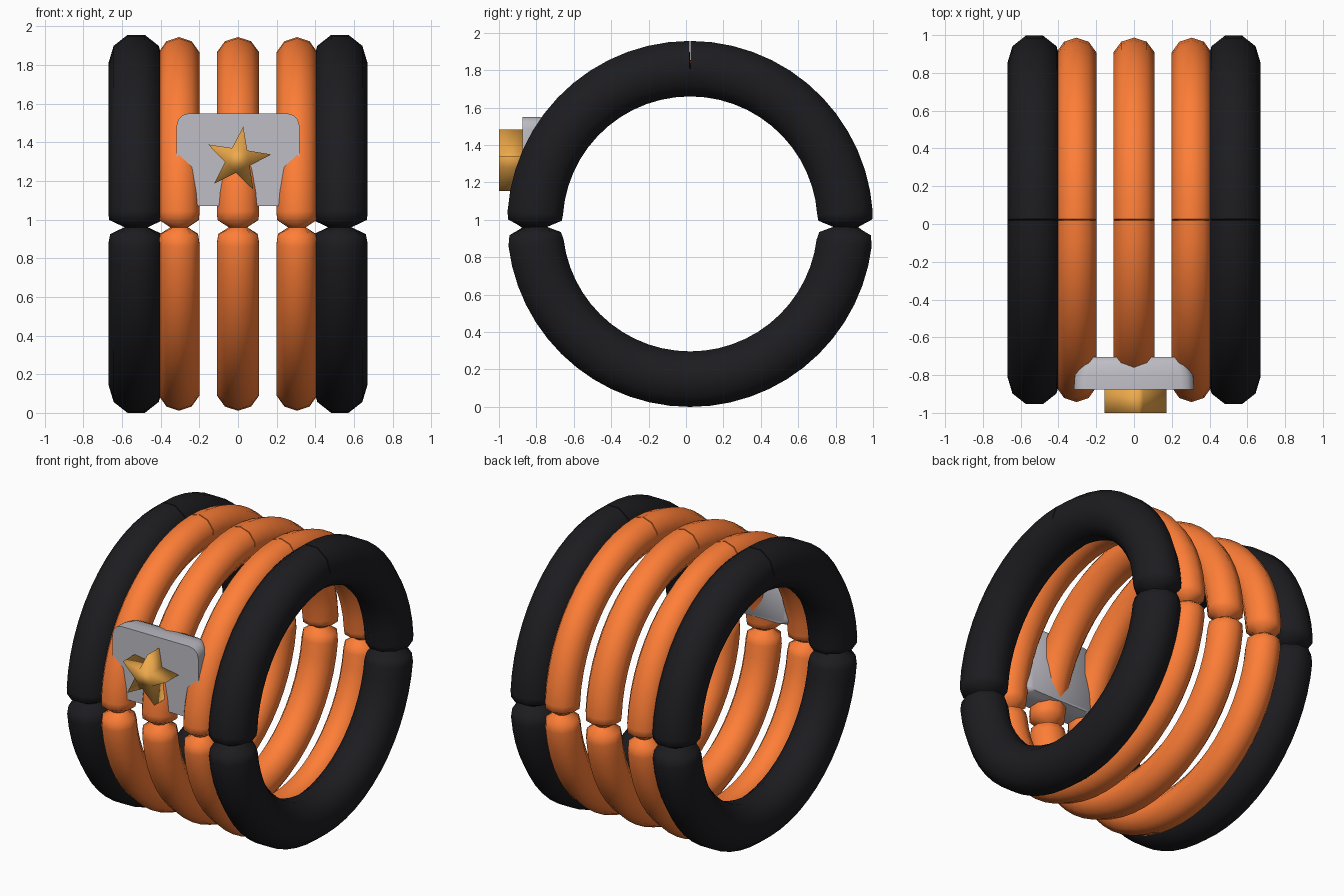
import bpy, bmesh
from math import sin, cos, radians, pi

if "Cube" in bpy.data.objects:
    bpy.data.objects.remove(bpy.data.objects["Cube"])

CY, CZ = 0.022, 0.978


def material(name, rgb):
    m = bpy.data.materials.new(name)
    m.diffuse_color = (*rgb, 1)
    m.use_nodes = True
    m.node_tree.nodes["Principled BSDF"].inputs["Base Color"].default_value = m.diffuse_color
    return m


black = material("black", (0.012, 0.012, 0.015))
orange = material("orange", (1.0, 0.21, 0.038))
gold = material("gold", (0.85, 0.40, 0.07))
grey = material("grey", (0.52, 0.51, 0.56))


def finish(name, bm, mat, angle):
    bmesh.ops.recalc_face_normals(bm, faces=bm.faces)
    me = bpy.data.meshes.new(name)
    bm.to_mesh(me)
    bm.free()
    ob = bpy.data.objects.new(name, me)
    bpy.context.collection.objects.link(ob)
    me.materials.append(mat)
    bpy.ops.object.select_all(action='DESELECT')
    ob.select_set(True)
    bpy.context.view_layer.objects.active = ob
    bpy.ops.object.shade_smooth_by_angle(angle=radians(angle))
    return ob


def span(a, b, n):
    return [(a + (b - a) * i / n, 1.0, 0.0) for i in range(n + 1)]


# stations round the ring: angle from the front, section scale, twist
STATIONS = ([(-1.2, 0.42, 0.5), (1.4, 0.97, 0)] + span(4, 89.8, 13)
            + [(90, 0, 0)]
            + span(90.2, 176, 13) + [(178.6, 0.97, 0), (181.2, 0.42, 0.5),
                                     (183.6, 0.93, 0)]
            + span(187, 353, 26) + [(356.4, 0.93, 0)])


def ring(name, x, R, half_w, half_r, phase, mat, n=10):
    bm = bmesh.new()
    loops = []
    for deg, s, twist in STATIONS:
        a = radians(deg)
        loop = []
        for k in range(n):
            t = 2 * pi * (k + phase) / n + twist
            # scale 0 marks the fine slit cut into the top of the ring
            r = R + s * half_r * cos(t) if s else R + half_r * min(cos(t), 0)
            loop.append(bm.verts.new((x + (s or 1) * half_w * sin(t),
                                      CY - r * cos(a), CZ + r * sin(a))))
        loops.append(loop)
    for i, p in enumerate(loops):
        q = loops[(i + 1) % len(loops)]
        for k in range(n):
            j = (k + 1) % n
            bm.faces.new((p[k], p[j], q[j], q[k]))
    finish(name, bm, mat, 75)


# five pinched balloon rings
for side, x in (("left", -1), ("right", 1)):
    ring(side + "_black_ring", x * 0.527, 0.83, 0.144, 0.156, 0.5, black)
    ring(side + "_orange_ring", x * 0.305, 0.853, 0.111, 0.114, 0, orange)
ring("middle_orange_ring", 0, 0.853, 0.115, 0.114, 0, orange)

# buckle plate: rounded corners, back edges rounded over
bm = bmesh.new()


def plate_loop(y, w, z0, z1, c):
    loop = []
    for cx, cz, start in ((w - c, z1 - c, 0), (c - w, z1 - c, 90),
                          (c - w, z0 + c, 180), (w - c, z0 + c, 270)):
        for d in (0, 30, 60, 90):
            a = radians(start + d)
            loop.append(bm.verts.new((cx + c * cos(a), y, cz + c * sin(a))))
    return loop


sections = [plate_loop(-0.875, 0.318, 1.07, 1.55, 0.065),
            plate_loop(-0.80, 0.313, 1.07, 1.55, 0.065),
            plate_loop(-0.74, 0.285, 1.075, 1.545, 0.055),
            plate_loop(-0.705, 0.235, 1.085, 1.53, 0.04)]
for p, q in zip(sections, sections[1:]):
    for k in range(len(p)):
        j = (k + 1) % len(p)
        bm.faces.new((p[k], p[j], q[j], q[k]))
bm.faces.new(sections[0])
bm.faces.new(sections[-1])
finish("buckle_plate", bm, grey, 60)

# star badge
bm = bmesh.new()
pts = []
for k in range(10):
    r = 0.174 if k % 2 == 0 else 0.068
    a = radians(81 + 36 * k)
    pts.append(bm.verts.new((r * cos(a), -1.0, 1.31 + r * sin(a))))
face = bm.faces.new(pts)
ext = bmesh.ops.extrude_face_region(bm, geom=[face])
bmesh.ops.translate(bm, vec=(0, 0.13, 0),
                    verts=[v for v in ext["geom"] if isinstance(v, bmesh.types.BMVert)])
finish("star_badge", bm, gold, 180)
